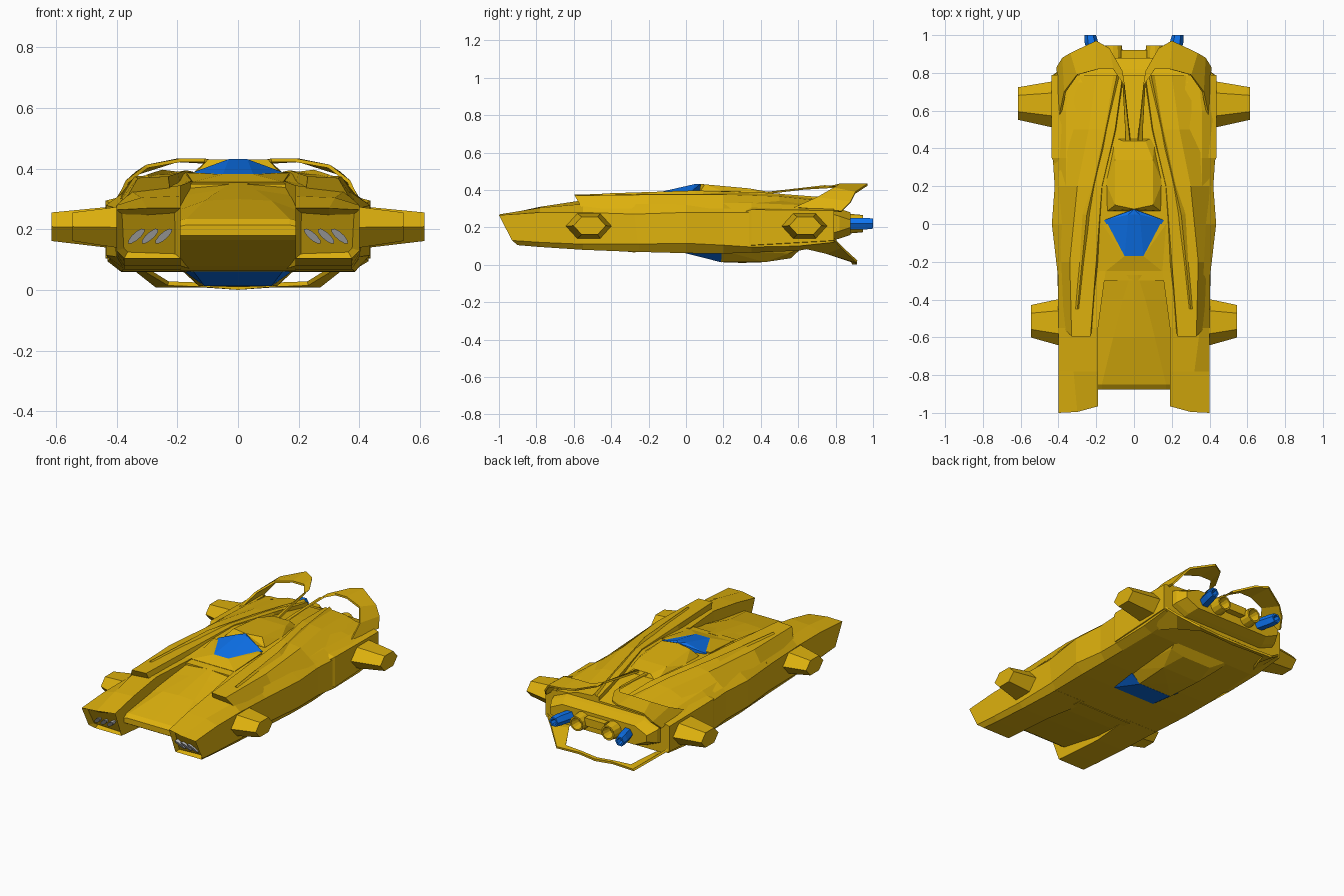
import bpy, bmesh, math
from mathutils import Vector

if "Cube" in bpy.data.objects:
    bpy.data.objects.remove(bpy.data.objects["Cube"])


def mat(name, col):
    m = bpy.data.materials.new(name)
    m.diffuse_color = (*col, 1)
    m.use_nodes = True
    m.node_tree.nodes["Principled BSDF"].inputs["Base Color"].default_value = m.diffuse_color
    return m


GOLD = mat("gold", (0.73, 0.44, 0.004))
BLUE = mat("blue", (0.004, 0.17, 0.85))


def finish(name, bm, m, mirror=False, thick=0):
    bmesh.ops.recalc_face_normals(bm, faces=bm.faces)
    me = bpy.data.meshes.new(name)
    bm.to_mesh(me)
    bm.free()
    ob = bpy.data.objects.new(name, me)
    bpy.context.collection.objects.link(ob)
    if m:
        me.materials.append(m)
    if thick:
        s = ob.modifiers.new("thickness", 'SOLIDIFY')
        s.thickness, s.offset = thick, 0
    if mirror:
        ob.modifiers.new("mirror", 'MIRROR')
    return ob


def loft(name, rings, m=GOLD, mirror=False, recess=None):
    bm = bmesh.new()
    rs = [[bm.verts.new(p) for p in r] for r in rings]
    n = len(rs[0])
    for a, b in zip(rs, rs[1:]):
        for i in range(n):
            j = (i + 1) % n
            bm.faces.new((a[i], a[j], b[j], b[i]))
    front = bm.faces.new(rs[0])
    bm.faces.new(rs[-1])
    if recess:
        bmesh.ops.recalc_face_normals(bm, faces=bm.faces)
        bmesh.ops.inset_region(bm, faces=[front], thickness=recess)
        bmesh.ops.translate(bm, verts=front.verts, vec=(0, 0.025, 0))
    return finish(name, bm, m, mirror)


def sym(y, half):
    """Full ring at y from a right-hand half profile (top centre to bottom centre)."""
    return [(x, y, z) for x, z in half] + [(-x, y, z) for x, z in reversed(half) if x > 0]


def solid(name, pts, m=GOLD):
    """Convex solid; points are copied to the left side."""
    bm = bmesh.new()
    for p in sorted({q for x, y, z in pts for q in ((x, y, z), (-x, y, z))}):
        bm.verts.new(p)
    bmesh.ops.convex_hull(bm, input=bm.verts)
    loose = [v for v in bm.verts if not v.link_faces]
    bmesh.ops.delete(bm, geom=loose, context='VERTS')
    return finish(name, bm, m)


def strip(name, pairs, thick):
    """Mirrored plate running through pairs of front and rear edge points."""
    bm = bmesh.new()
    vs = [(bm.verts.new(a), bm.verts.new(b)) for a, b in pairs]
    for (a, b), (c, d) in zip(vs, vs[1:]):
        bm.faces.new((a, b, d, c))
    return finish(name, bm, GOLD, True, thick)


def ring(c, ra, rb, n, axis):
    out = []
    for i in range(n):
        t = 2 * math.pi * i / n
        u, v = ra * math.cos(t), rb * math.sin(t)
        out.append(Vector(c) + (Vector((0, u, v)) if axis == 'x' else Vector((u, 0, v))))
    return out


# Main hull: y, top z, inner x, shoulder x/z, side x/upper z/lower z, bottom x/z
hull = [(-.30, .35, .20, .36, .33, .40, .27, .11, .375, .07),
        (0, .38, .20, .36, .335, .435, .28, .115, .385, .062),
        (.20, .39, .18, .36, .33, .42, .28, .105, .385, .06),
        (.35, .38, .17, .36, .33, .43, .28, .095, .38, .065),
        (.60, .35, .17, .36, .32, .43, .29, .10, .37, .075),
        (.79, .32, .16, .34, .31, .43, .28, .12, .35, .11)]
loft("main_hull", [sym(y, [(0, zt), (xi, zt), (xo, zs), (w, zu), (w, zl), (wb, zb), (0, zb)])
                   for y, zt, xi, xo, zs, w, zu, zl, wb, zb in hull])

# Sloped hood between the prongs, with a tapering central hump
hood = [(-.875, .215, .17, .215, .21, .18), (-.85, .235, .17, .235, .23, .165),
        (-.60, .30, .11, .295, .265, .115), (-.40, .335, .06, .33, .31, .08),
        (-.27, .355, .02, .355, .34, .065)]
loft("hood", [sym(y, [(0, zc), (xh, zh), (.192, ze), (.192, zb), (0, zb)])
              for y, zc, xh, zh, ze, zb in hood])

# Front prongs with recessed lamp panels
loft("front_prong", [
    [(.19, -.965, .27), (.30, -.995, .27), (.40, -1, .265), (.40, -.93, .13), (.375, -.90, .105), (.19, -.90, .105)],
    [(.19, -.78, .31), (.32, -.78, .305), (.40, -.78, .28), (.40, -.78, .12), (.375, -.78, .095), (.19, -.78, .095)],
    [(.19, -.55, .345), (.35, -.55, .325), (.40, -.55, .28), (.40, -.55, .11), (.375, -.55, .08), (.19, -.55, .08)],
    [(.15, -.25, .36), (.36, -.25, .33), (.403, -.25, .27), (.405, -.25, .11), (.375, -.25, .068), (.15, -.25, .068)],
], mirror=True, recess=.025)

# Slanted grey lamps
for i in range(3):
    cx = .245 + i * .045
    rings = []
    for dy in (-.012, .02):
        r = []
        for k in range(10):
            t = 2 * math.pi * k / 10
            a, b = .036 * math.cos(t), .012 * math.sin(t)
            x, z = a * .75 + b * .66, -a * .66 + b * .75
            r.append((cx + x, -.925 - .59 * z + dy, .178 + z))
        rings.append(r)
    loft("lamp_%d" % (i + 1), rings, None, True)

# Raised shoulders (front edge overhangs) and thin ridges along the deck
shoulders = [(-.595, .23, .375, .33, .37, .37, .30, .22), (-.2, .20, .385, .34, .375, .385, .30, .17),
             (.2, .17, .395, .30, .375, .40, .30, .14), (.5, .10, .38, .24, .365, .39, .30, .08),
             (.79, .06, .345, .20, .335, .36, .29, .06)]
loft("shoulder", [[(xi, y, zi), (xo, y, zo), (xb, y + (.04 if y < -.5 else 0), zb), (xj, y + (.04 if y < -.5 else 0), zb)]
                  for y, xi, zi, xo, zo, xb, zb, xj in shoulders], mirror=True)
loft("deck_ridge", [[(x - .025, y, z - .025), (x, y, z), (x + .03, y, z - .025)] for x, y, z in
                    ((.30, -.45, .381), (.25, .05, .397), (.17, .4, .387), (.09, .79, .357))], mirror=True)

# Canopy glass, roof behind it and the sloping deck ahead
solid("canopy_glass", [(.05, -.17, .382), (.05, -.17, .36), (.158, .02, .385), (.158, .02, .36),
                       (.03, .05, .432), (0, .078, .433), (0, .08, .36)], BLUE)
solid("roof", [(.14, .07, .385), (.14, .07, .35), (0, .079, .432), (.10, .10, .43), (.15, .22, .385),
               (.10, .34, .408), (.06, .44, .39), (.11, .46, .35)])
solid("deck_front", [(.15, -.25, .357), (.05, -.17, .382), (.17, 0, .387), (.17, 0, .34), (.15, -.25, .33)])

# Belly pod and lower window
solid("belly_pod", [(.19, .185, .08), (.20, .62, .09), (.115, .187, .014), (.13, .42, .014),
                    (0, .30, .010), (.10, .56, .035), (.18, .55, .06)])
solid("belly_window", [(.15, -.02, .066), (.19, .19, .07), (.11, .19, .013)], BLUE)

# Rear side nacelles
loft("side_nacelle", [[(.36, y, zt), (w, y, zt - .02), (w, y, zb + .02), (.37, y, zb)] for y, w, zt, zb in
                      ((.30, .41, .30, .11), (.35, .436, .315, .085), (.79, .436, .31, .11))], mirror=True)

# Side thrusters: hexagonal stubs
K = 1 / math.sin(math.pi / 3)
for name, y, x0, x1 in (("front_thruster", -.52, .38, .545), ("rear_thruster", .633, .41, .615)):
    loft(name, [ring((x0, y, .207), .123, .068 * K, 6, 'x'),
                ring((x0 + .02, y, .207), .122, .067 * K, 6, 'x'),
                ring((x1, y + .005, .209), .086, .047 * K, 6, 'x')], mirror=True)

# Engine block, nozzles and blue boosters
loft("engine_block", [sym(y, [(0, zt), (w * .75, zt), (w, zt - .04), (w, zb + .04), (w * .75, zb), (0, zb)])
                      for y, w, zt, zb in ((.75, .38, .32, .12), (.82, .37, .30, .14), (.88, .34, .28, .16))])
solid("engine_bar", [(.07, y, z) for y in (.86, .92) for z in (.21, .26)])
loft("engine_nozzle", [ring((.11, y, .22), r, r, 12, 'y') for y, r in
                       ((.85, .055), (.945, .046), (.945, .036), (.885, .025))], mirror=True)
loft("blue_booster", [ring((x, y, .22), r, r, 6, 'y') for x, y, r in
                      ((.20, .86, .036), (.225, .96, .036), (.232, 1.0, .031), (.232, 1.0, .02), (.225, .96, .016))],
     BLUE, True)

# Arched rear spoilers with struts running forward to the deck
strip("rear_spoiler", [
    ((.39, .58, .305), (.405, .83, .285)), ((.365, .70, .358), (.375, .88, .335)),
    ((.30, .79, .408), (.335, .905, .385)), ((.19, .82, .428), (.20, .97, .428)),
    ((.11, .82, .428), (.13, .93, .424)), ((.052, .74, .42), (.063, .81, .418)),
    ((.02, .44, .385), (.042, .44, .385))], .012)

# Lower tail frame: swept legs joined by a thin bar
strip("tail_frame", [
    ((.38, .60, .10), (.425, .79, .14)), ((.30, .75, .065), (.37, .83, .095)),
    ((.23, .88, .022), (.27, .915, .016)), ((.12, .885, .018), (.12, .905, .016)),
    ((0, .89, .008), (0, .915, .008))], .014)
